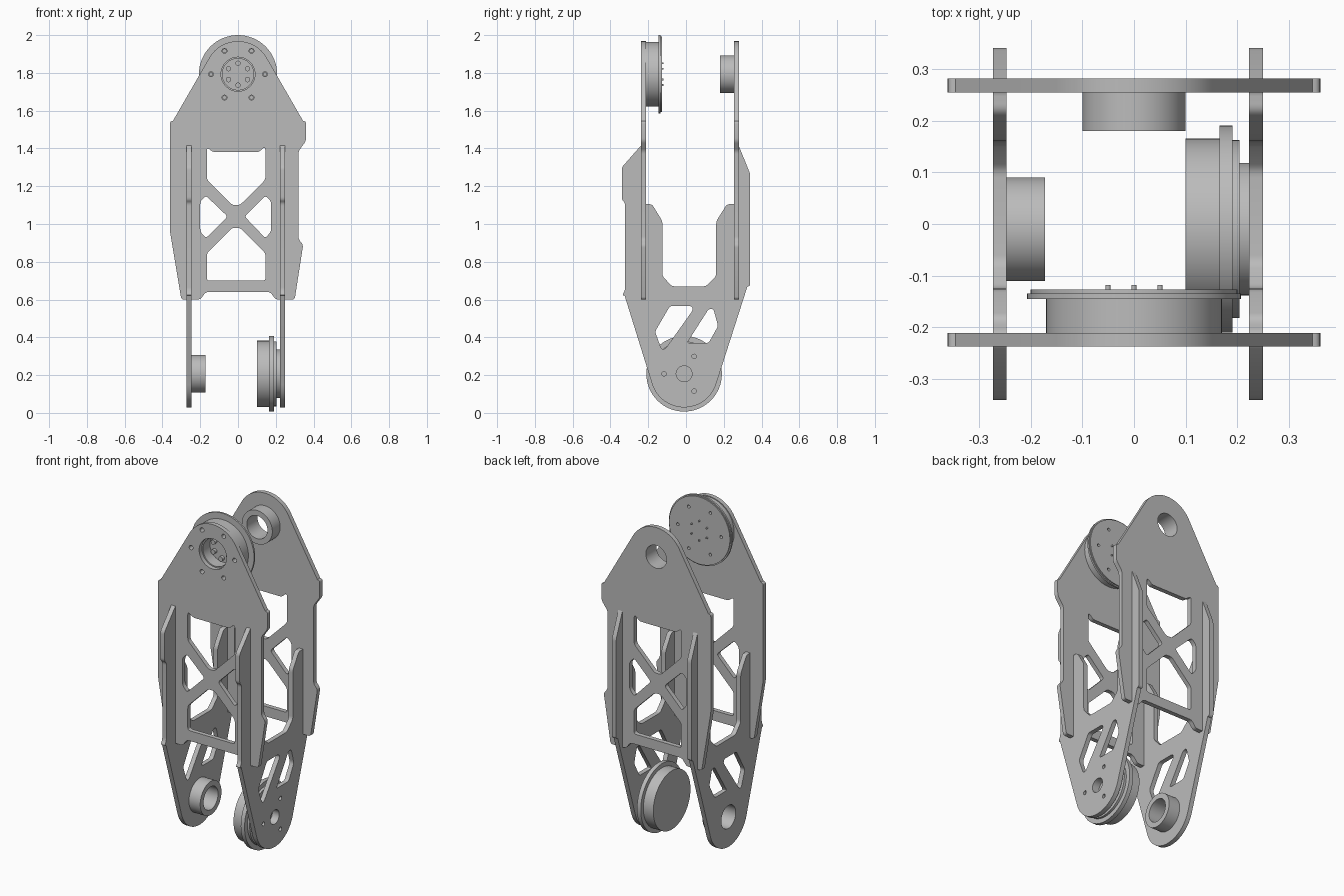
import bpy, bmesh
from math import cos, sin, radians, pi
from mathutils import Matrix, Vector

if "Cube" in bpy.data.objects:
    bpy.data.objects.remove(bpy.data.objects["Cube"])

# Single brushed-grey material
grey = bpy.data.materials.new("plain grey")
grey.use_nodes = True
grey.diffuse_color = (0.5, 0.5, 0.5, 1)
grey.node_tree.nodes["Principled BSDF"].inputs["Base Color"].default_value = (0.5, 0.5, 0.5, 1)


def arc(centre, r, start=0, end=360, n=24):
    """Points along an arc, both ends included."""
    steps = [radians(start + (end - start) * i / n) for i in range(n + 1)]
    return [(centre[0] + r * cos(a), centre[1] + r * sin(a)) for a in steps]


def circle(centre, r, n=64):
    return arc(centre, r, n=n)[:-1]


def bolt_circle(centre, r, hole, count=6, start=0):
    """Centres of a ring of holes, turned into small circles."""
    ring = [radians(start + 360 * i / count) for i in range(count)]
    return [circle((centre[0] + r * cos(a), centre[1] + r * sin(a)), hole, 16) for a in ring]


def rounded(points, r=0.015, n=4):
    """Soften every corner of a polygon."""
    out = []
    pts = [Vector(p) for p in points]
    for i, p in enumerate(pts):
        before, after = pts[i - 1] - p, pts[(i + 1) % len(pts)] - p
        a = p + before.normalized() * min(r, before.length * 0.4)
        b = p + after.normalized() * min(r, after.length * 0.4)
        for k in range(n + 1):
            t = k / n
            out.append(tuple(a * (1 - t) ** 2 + p * 2 * t * (1 - t) + b * t * t))
    return out


def plate(name, axis, low, high, outline, holes=()):
    """Cut a flat shape with holes, facing along axis 'x' or 'y', from low to high."""
    curve = bpy.data.curves.new(name, "CURVE")
    curve.dimensions = "2D"
    curve.fill_mode = "BOTH"
    curve.extrude = (high - low) / 2
    for loop in [outline, *holes]:
        spline = curve.splines.new("POLY")
        spline.points.add(len(loop) - 1)
        for point, (u, v) in zip(spline.points, loop):
            point.co = (u, v, 0, 1)
        spline.use_cyclic_u = True
    temp = bpy.data.objects.new(name + "_outline", curve)
    bpy.context.collection.objects.link(temp)
    graph = bpy.context.evaluated_depsgraph_get()
    mesh = bpy.data.meshes.new_from_object(temp.evaluated_get(graph))
    bpy.data.objects.remove(temp)
    bpy.data.curves.remove(curve)

    mid = (low + high) / 2
    if axis == "x":
        place = Matrix(((0, 0, 1, mid), (1, 0, 0, 0), (0, 1, 0, 0), (0, 0, 0, 1)))
    else:
        place = Matrix(((1, 0, 0, 0), (0, 0, -1, mid), (0, 1, 0, 0), (0, 0, 0, 1)))
    bm = bmesh.new()
    bm.from_mesh(mesh)
    bmesh.ops.remove_doubles(bm, verts=bm.verts, dist=0.00005)
    bm.transform(place)
    bmesh.ops.recalc_face_normals(bm, faces=bm.faces)
    for face in bm.faces:
        face.smooth = True
    bm.to_mesh(mesh)
    bm.free()
    mesh.set_sharp_from_angle(angle=radians(30))
    mesh.materials.clear()
    mesh.materials.append(grey)
    obj = bpy.data.objects.new(name, mesh)
    bpy.context.collection.objects.link(obj)
    return obj


TOP = (0, 1.793)       # upper joint, in x and z
LOW = (-0.01, 0.207)   # lower joint, in y and z

# Upper plates: front and back share one outline and truss cutouts
upper_outline = arc(TOP, 0.175, 31, 149) + rounded([
    (-0.36, 1.545), (-0.36, 0.96), (-0.30, 0.60), (-0.20, 0.60), (-0.17, 0.64),
    (0.17, 0.64), (0.20, 0.60), (0.30, 0.60), (0.345, 0.89), (0.32, 0.92),
    (0.32, 1.385), (0.36, 1.44), (0.36, 1.545)])
truss = [rounded(p) for p in (
    [(-0.165, 1.405), (-0.13, 1.38), (0.11, 1.38), (0.135, 1.405), (0.145, 1.40),
     (0.145, 1.235), (0.01, 1.10), (-0.03, 1.10), (-0.165, 1.235)],
    [(-0.20, 1.12), (-0.17, 1.15), (-0.055, 1.04), (-0.17, 0.925), (-0.20, 0.96)],
    [(0.035, 1.04), (0.145, 1.15), (0.175, 1.12), (0.175, 0.96), (0.145, 0.925)],
    [(-0.03, 0.98), (0.01, 0.98), (0.145, 0.845), (0.145, 0.70), (-0.165, 0.70), (-0.165, 0.845)])]
mount_holes = bolt_circle(TOP, 0.143, 0.013)
plate("upper_front_plate", "y", -0.237, -0.211, upper_outline,
      truss + mount_holes + [circle(TOP, 0.09)])
plate("upper_back_plate", "y", 0.254, 0.281, upper_outline, truss + [circle(TOP, 0.068)])

# Lower plates: left and right, with prongs passing through the upper plates
lower_outline = arc(LOW, 0.178, 199, 341) + rounded([
    (0.34, 0.67), (0.34, 1.265), (0.275, 1.425), (0.262, 1.40), (0.262, 1.105),
    (0.217, 1.105), (0.16, 1.015), (0.16, 0.725), (0.075 + 0.03, 0.67),
    (-0.075, 0.67), (-0.125, 0.725), (-0.125, 1.015), (-0.18, 1.105),
    (-0.218, 1.105), (-0.218, 1.40), (-0.23, 1.425), (-0.34, 1.30),
    (-0.34, 1.13), (-0.322, 1.11), (-0.322, 0.65), (-0.34, 0.62)])
windows = [rounded(p) for p in (
    [(-0.164, 0.43), (-0.085, 0.566), (0.03, 0.566), (0.037, 0.545), (-0.11, 0.338), (-0.13, 0.338)],
    [(0.005, 0.37), (0.12, 0.55), (0.145, 0.55), (0.17, 0.46), (0.12, 0.37)])]
plate("lower_left_plate", "x", 0.222, 0.249, lower_outline,
      windows + bolt_circle(LOW, 0.106, 0.012, 3, 60) + [circle(LOW, 0.042, 32)])
plate("lower_right_plate", "x", -0.273, -0.246, lower_outline, windows + [circle(LOW, 0.068)])

# Bearing rings on the plates opposite the motors
plate("upper_bearing_ring", "y", 0.18, 0.254, circle(TOP, 0.1), [circle(TOP, 0.068)])
plate("lower_bearing_ring", "x", -0.246, -0.172, circle(LOW, 0.1), [circle(LOW, 0.068)])

# Upper motor: open body, flange, lid and bolts
plate("upper_motor_body", "y", -0.211, -0.145, circle(TOP, 0.17),
      mount_holes + [circle(TOP, 0.083)])
plate("upper_motor_flange", "y", -0.145, -0.134, circle(TOP, 0.207),
      bolt_circle(TOP, 0.143, 0.009))
plate("upper_motor_lid", "y", -0.134, -0.127, circle(TOP, 0.2),
      bolt_circle(TOP, 0.143, 0.009))
for i, ring in enumerate(bolt_circle(TOP, 0.058, 0.005, 6, 30)):
    plate(f"upper_bolt_{i + 1}", "y", -0.145, -0.118, ring)
for i, ring in enumerate(bolt_circle(TOP, 0.058, 0.014, 6, 30)):
    plate(f"upper_bolt_head_{i + 1}", "y", -0.165, -0.145, ring)

# Lower motor: stacked drum, flange, collar and spacer
for name, low, high, r in (("drum", 0.10, 0.165, 0.175), ("flange", 0.165, 0.19, 0.2),
                           ("collar", 0.19, 0.204, 0.172)):
    plate("lower_motor_" + name, "x", low, high, circle(LOW, r))
plate("lower_motor_spacer", "x", 0.204, 0.222, circle(LOW, 0.128), [circle(LOW, 0.042, 32)])
